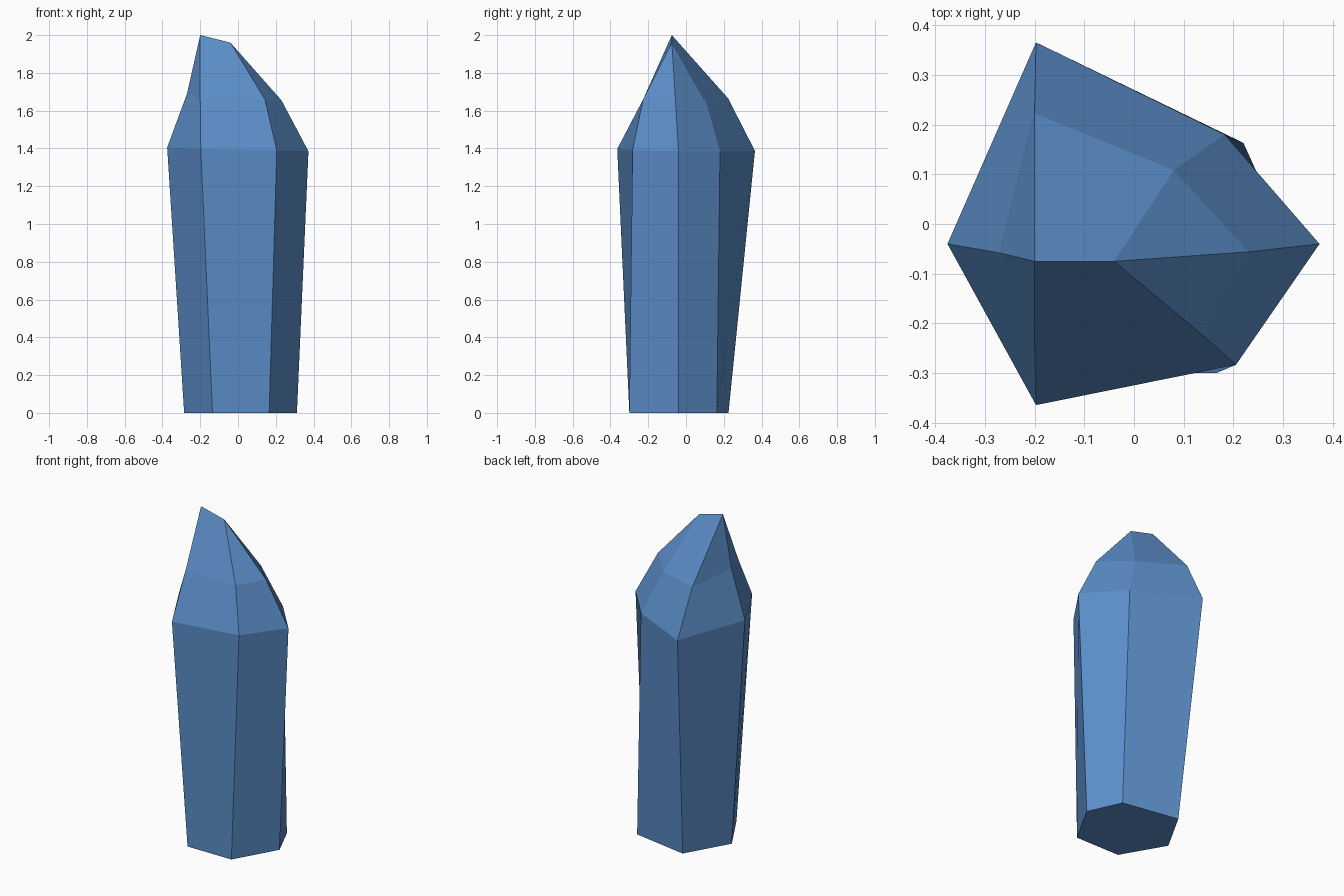
import bpy, bmesh

if "Cube" in bpy.data.objects:
    bpy.data.objects.remove(bpy.data.objects["Cube"])

# Six-sided rings, counter-clockwise from the left corner
base = [(-0.285, -0.04, 0), (-0.135, -0.30, 0), (0.165, -0.30, 0),
        (0.312, -0.04, 0), (0.22, 0.163, 0), (-0.135, 0.225, 0)]
shoulder = [(-0.375, -0.04, 1.405), (-0.197, -0.364, 1.397), (0.205, -0.283, 1.39),
            (0.373, -0.04, 1.385), (0.182, 0.18, 1.385), (-0.197, 0.365, 1.387)]
neck = [(-0.27, -0.058, 1.69), (-0.20, -0.227, 1.66), (0.142, -0.227, 1.66),
        (0.23, -0.056, 1.655), (0.08, 0.108, 1.64), (-0.20, 0.223, 1.665)]
# Short ridge at the tip: left end and right end
peak = (-0.20, -0.075, 2.0)
ridge_end = (-0.04, -0.075, 1.96)

bm = bmesh.new()
rings = [[bm.verts.new(p) for p in ring] for ring in (base, shoulder, neck)]
a, b = bm.verts.new(peak), bm.verts.new(ridge_end)
tip = [a, a, b, b, b, a]

# Bottom cap and side walls
bm.faces.new(rings[0][::-1])
for lower, upper in zip(rings, rings[1:] + [tip]):
    for i in range(6):
        j = (i + 1) % 6
        corners = [lower[i], lower[j], upper[j]]
        if upper[i] is not upper[j]:
            corners.append(upper[i])
        bm.faces.new(corners)
bmesh.ops.recalc_face_normals(bm, faces=bm.faces)

mesh = bpy.data.meshes.new("crystal")
bm.to_mesh(mesh)
bm.free()

# Single blue colour, flat faces
blue = bpy.data.materials.new("crystal blue")
blue.diffuse_color = (0.105, 0.27, 0.58, 1)
blue.use_nodes = True
blue.node_tree.nodes["Principled BSDF"].inputs["Base Color"].default_value = blue.diffuse_color
mesh.materials.append(blue)
crystal = bpy.data.objects.new("crystal", mesh)
bpy.context.collection.objects.link(crystal)
